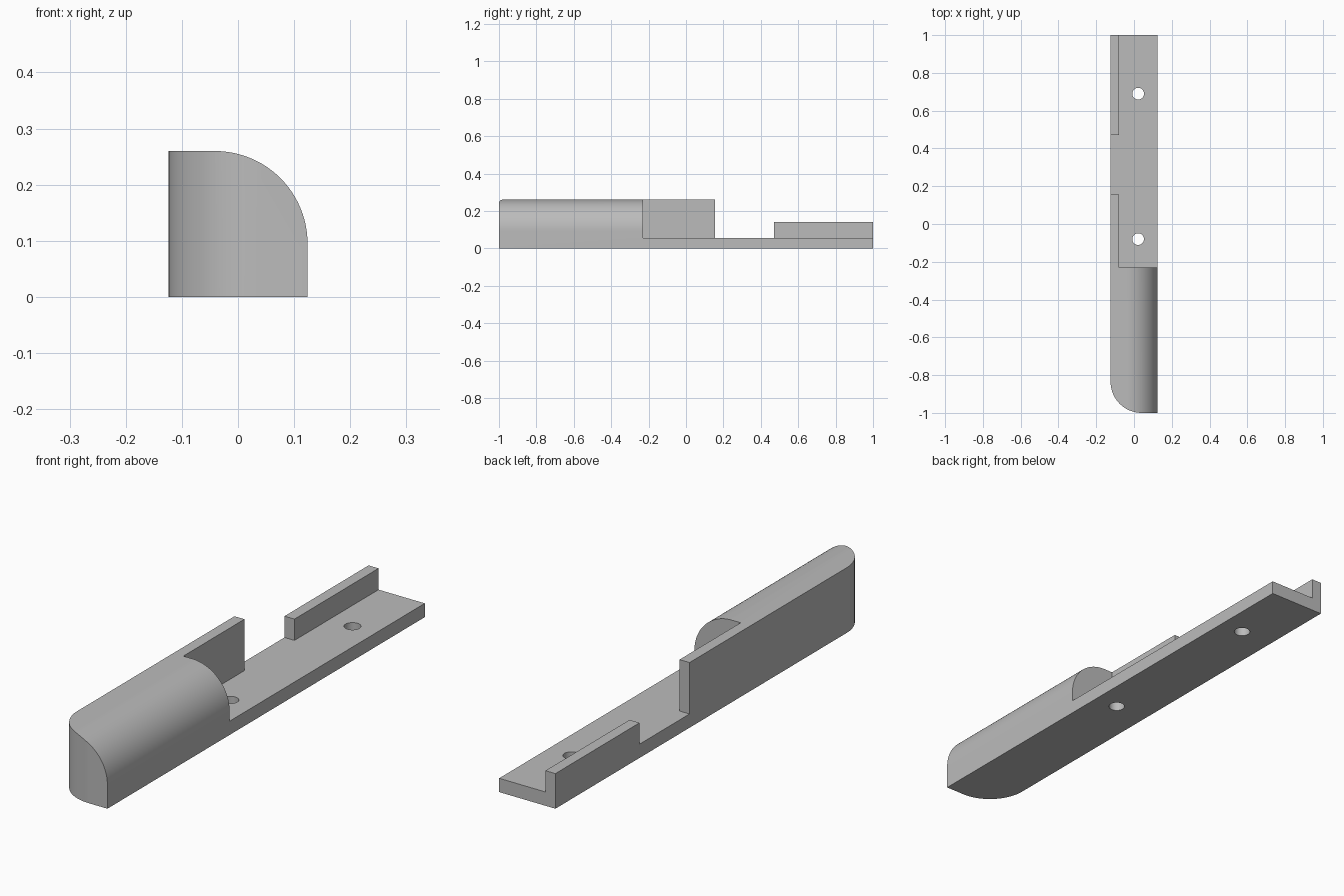
import bpy
import bmesh
from math import cos, sin, pi, radians
from mathutils import Vector

if "Cube" in bpy.data.objects:
    bpy.data.objects.remove(bpy.data.objects["Cube"], do_unlink=True)

# Overall dimensions
LEFT, RIGHT, FRONT, BACK = -0.124, 0.124, -1.0, 1.0
HEIGHT, BASE, LOW_WALL, WALL_X = 0.26, 0.055, 0.14, -0.08
RADIUS = 0.165

grey = bpy.data.materials.new("plain grey")
grey.use_nodes = True
grey.diffuse_color = (0.5, 0.5, 0.5, 1)
grey.node_tree.nodes["Principled BSDF"].inputs["Base Color"].default_value = (0.5, 0.5, 0.5, 1)


def arc(cx, cy, r, start, end, steps=24):
    angles = [radians(start + (end - start) * i / steps) for i in range(steps + 1)]
    return [(cx + r * cos(a), cy + r * sin(a)) for a in angles]


def prism(name, points, direction):
    """Extrude a closed 3D outline along a direction."""
    bm = bmesh.new()
    face = bm.faces.new([bm.verts.new(p) for p in points])
    top = bmesh.ops.extrude_face_region(bm, geom=[face])["geom"]
    moved = [v for v in top if isinstance(v, bmesh.types.BMVert)]
    bmesh.ops.translate(bm, verts=moved, vec=Vector(direction))
    bmesh.ops.recalc_face_normals(bm, faces=bm.faces)
    mesh = bpy.data.meshes.new(name)
    bm.to_mesh(mesh)
    bm.free()
    mesh.materials.append(grey)
    obj = bpy.data.objects.new(name, mesh)
    bpy.context.collection.objects.link(obj)
    return obj


def box(name, x0, x1, y0, y1, z0, z1):
    return prism(name, [(x0, y0, z0), (x1, y0, z0), (x1, y1, z0), (x0, y1, z0)], (0, 0, z1 - z0))


# Full-length body with a rounded upper edge
section = [(LEFT, 0), (RIGHT, 0)] + arc(RIGHT - RADIUS, HEIGHT - RADIUS, RADIUS, 0, 90) + [(LEFT, HEIGHT)]
body = prism("rail_body", [(x, FRONT, z) for x, z in section], (0, BACK - FRONT, 0))

# Plan outline rounds the front corner
plan = [(RIGHT + 1, BACK + 1), (LEFT - 0, BACK + 1)]
plan += arc(LEFT + RADIUS, FRONT + RADIUS, RADIUS, 180, 270) + [(RIGHT + 1, FRONT)]
cutters = [("INTERSECT", prism("plan_cutter", [(x, y, -1) for x, y in plan], (0, 0, 2)))]

# Pocket above the base, gap between walls, space above the low wall
for args in (("pocket_cutter", WALL_X, 1, -0.23, 2, BASE, 1),
             ("gap_cutter", -1, 1, 0.155, 0.47, BASE, 1),
             ("low_wall_cutter", -1, 1, 0.4, 2, LOW_WALL, 1)):
    cutters.append(("DIFFERENCE", box(*args)))

# Screw holes
for y in (-0.08, 0.69):
    ring = arc(0.022, y, 0.031, 0, 360, 32)[:-1]
    cutters.append(("DIFFERENCE", prism("hole_cutter", [(x, v, -0.5) for x, v in ring], (0, 0, 1))))

for operation, cutter in cutters:
    cutter.hide_render = True
    mod = body.modifiers.new(cutter.name, "BOOLEAN")
    mod.operation, mod.object, mod.solver = operation, cutter, "EXACT"

# Bake the cuts and discard the cutters
bpy.context.view_layer.update()
final = bpy.data.meshes.new_from_object(body.evaluated_get(bpy.context.evaluated_depsgraph_get()))
body.modifiers.clear()
body.data = final
for _, cutter in cutters:
    bpy.data.objects.remove(cutter, do_unlink=True)

bpy.ops.object.select_all(action="DESELECT")
body.select_set(True)
bpy.context.view_layer.objects.active = body
bpy.ops.object.shade_smooth_by_angle(angle=radians(30))
